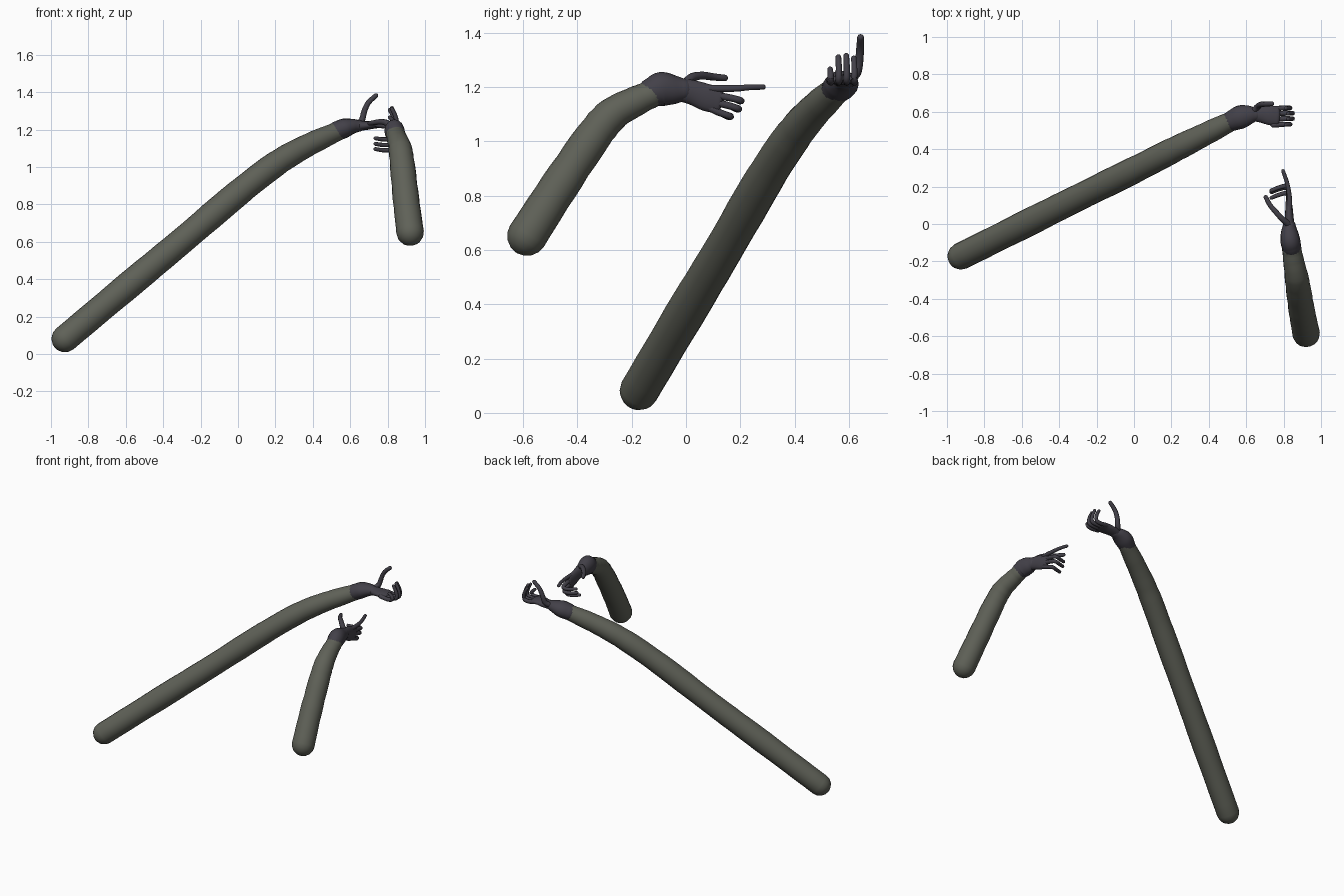
import bpy, bmesh, math, random
from mathutils import Vector

random.seed(4)


def material(name, rgb):
    m = bpy.data.materials.new(name)
    m.diffuse_color = (*rgb, 1)
    return m


OLIVE = material("olive sleeve", (0.115, 0.12, 0.097))
GLOVE = material("dark glove", (0.056, 0.052, 0.066))


def spline(keys, steps):
    """Catmull-Rom curve through tuples of any length."""
    k = [Vector(p) for p in keys]
    k = [2 * k[0] - k[1]] + k + [2 * k[-1] - k[-2]]
    out = []
    for i in range(1, len(k) - 2):
        a, b, c, d = k[i - 1:i + 3]
        for s in range(steps):
            t = s / steps
            out.append(0.5 * (2 * b + (c - a) * t + (2 * a - 5 * b + 4 * c - d) * t * t
                              + (3 * b - a - 3 * c + d) * t ** 3))
    return out + [k[-2]]


def tube(name, keys, mat, wide=(0, 0, 1), sides=12, steps=5, wobble=0.0):
    """Round-ended tube; each key is x, y, z, wide radius, thin radius."""
    pts = spline(keys, steps)
    n = len(pts)
    pos = [Vector(p[:3]) for p in pts]
    rings = []
    for i, p in enumerate(pts):
        t = (pos[min(i + 1, n - 1)] - pos[max(i - 1, 0)]).normalized()
        w = 1 + random.uniform(-wobble, wobble)
        rings.append((pos[i], t, p[3] * w, p[4] * w))
    # domed ends
    caps = [math.radians(a) for a in (22, 45, 66, 84)]

    def dome(ring, sign):
        c, t, a, b = ring
        r = min(a, b)
        return [(c + t * sign * r * math.sin(q), t, a * math.cos(q), b * math.cos(q)) for q in caps]
    rings = dome(rings[0], -1)[::-1] + rings + dome(rings[-1], 1)

    bm = bmesh.new()
    loops = []
    for c, t, a, b in rings:
        u = Vector(wide)
        u = (u - t * u.dot(t)).normalized()
        v = t.cross(u)
        loops.append([bm.verts.new(c + u * a * math.cos(q) + v * b * math.sin(q))
                      for q in (2 * math.pi * j / sides for j in range(sides))])
    for l0, l1 in zip(loops, loops[1:]):
        for j in range(sides):
            k = (j + 1) % sides
            bm.faces.new((l0[j], l0[k], l1[k], l1[j]))
    bm.faces.new(loops[0][::-1])
    bm.faces.new(loops[-1])
    bmesh.ops.recalc_face_normals(bm, faces=bm.faces)
    for f in bm.faces:
        f.smooth = True
    me = bpy.data.meshes.new(name)
    bm.to_mesh(me)
    bm.free()
    me.materials.append(mat)
    ob = bpy.data.objects.new(name, me)
    bpy.context.collection.objects.link(ob)
    return ob


def finger(name, pts, r=0.014):
    """Tapered finger with slightly swollen joints."""
    last = len(pts) - 1
    keys = [(*p, r * (1.05 - 0.3 * i / last), r * (1.05 - 0.3 * i / last)) for i, p in enumerate(pts)]
    tube(name, keys, GLOVE, wide=(0.3, 0.2, 0.93) if abs(pts[-1][2] - pts[0][2]) < 0.08 else (0, 1, 0),
         sides=8, steps=4)


# ---- long arm: sleeve, cuff, palm ----
tube("long_sleeve", [(-0.925, -0.172, 0.082, 0.073, 0.073), (-0.6, -0.01, 0.355, 0.073, 0.073),
                     (-0.3, 0.14, 0.605, 0.072, 0.072), (0.0, 0.288, 0.86, 0.071, 0.071),
                     (0.2, 0.39, 1.015, 0.068, 0.068), (0.36, 0.47, 1.11, 0.062, 0.062),
                     (0.54, 0.56, 1.195, 0.051, 0.051)],
     OLIVE, sides=20, steps=6, wobble=0.018)
tube("long_arm_cuff", [(0.525, 0.553, 1.19, 0.056, 0.052), (0.57, 0.572, 1.208, 0.063, 0.052),
                       (0.615, 0.582, 1.218, 0.052, 0.04), (0.65, 0.585, 1.22, 0.036, 0.03)],
     GLOVE, wide=(0, 1, 0), sides=16)
tube("long_arm_palm", [(0.64, 0.586, 1.22, 0.036, 0.028), (0.69, 0.585, 1.222, 0.046, 0.023),
                       (0.73, 0.58, 1.226, 0.052, 0.02), (0.765, 0.578, 1.226, 0.052, 0.017)],
     GLOVE, wide=(0, 1, 0), sides=16)

# Four fingers bending upward, then the raised thumb
for i, (y, tip) in enumerate([(0.620, 1.305), (0.592, 1.315), (0.563, 1.31), (0.533, 1.265)]):
    reach = 0.845 - (0.012 if i in (0, 3) else 0)
    finger(f"long_arm_finger_{i + 1}",
           [(0.745, y - 0.004, 1.226), (0.80, y, 1.218), (reach, y, 1.228),
            (reach - 0.003, y, (1.228 + tip) / 2), (reach - 0.022, y - 0.002, tip)])
finger("long_arm_thumb", [(0.635, 0.60, 1.225), (0.662, 0.628, 1.25), (0.676, 0.638, 1.30),
                          (0.698, 0.641, 1.345), (0.737, 0.643, 1.382)], 0.017)

# ---- short bent arm: sleeve, cuff, palm ----
tube("short_sleeve", [(0.92, -0.585, 0.652, 0.073, 0.073), (0.898, -0.47, 0.83, 0.070, 0.070),
                      (0.878, -0.34, 1.02, 0.066, 0.066), (0.867, -0.27, 1.10, 0.062, 0.062),
                      (0.852, -0.19, 1.145, 0.055, 0.055), (0.842, -0.12, 1.178, 0.051, 0.051)],
     OLIVE, wide=(1, 0, 0), sides=20, steps=5, wobble=0.018)
tube("short_arm_cuff", [(0.843, -0.125, 1.18, 0.055, 0.051), (0.836, -0.09, 1.192, 0.063, 0.053),
                        (0.831, -0.045, 1.19, 0.054, 0.046), (0.83, -0.01, 1.19, 0.042, 0.035)],
     GLOVE, sides=16)
tube("short_arm_palm", [(0.83, -0.02, 1.19, 0.042, 0.032), (0.83, 0.03, 1.178, 0.046, 0.024),
                        (0.829, 0.08, 1.16, 0.05, 0.02), (0.827, 0.12, 1.152, 0.048, 0.016)],
     GLOVE, sides=16)

# Pointing index finger, three fingers curling inward, and the thumb
finger("short_arm_index", [(0.83, 0.06, 1.195), (0.832, 0.13, 1.194), (0.825, 0.19, 1.195),
                           (0.814, 0.235, 1.199), (0.797, 0.283, 1.20)], 0.014)
for i, (z0, z, y) in enumerate([(1.172, 1.148, 0.207), (1.147, 1.118, 0.198), (1.122, 1.09, 0.168)]):
    finger(f"short_arm_finger_{i + 1}",
           [(0.828, 0.09, z0), (0.827, y - 0.045, (z0 + z) / 2), (0.817, y - 0.005, z + 0.002),
            (0.775, y - 0.012, z), (0.735, y - 0.028, z + 0.006)])
finger("short_arm_thumb", [(0.825, 0.0, 1.215), (0.795, 0.025, 1.236), (0.762, 0.06, 1.242),
                           (0.728, 0.10, 1.237), (0.705, 0.142, 1.233)], 0.017)
